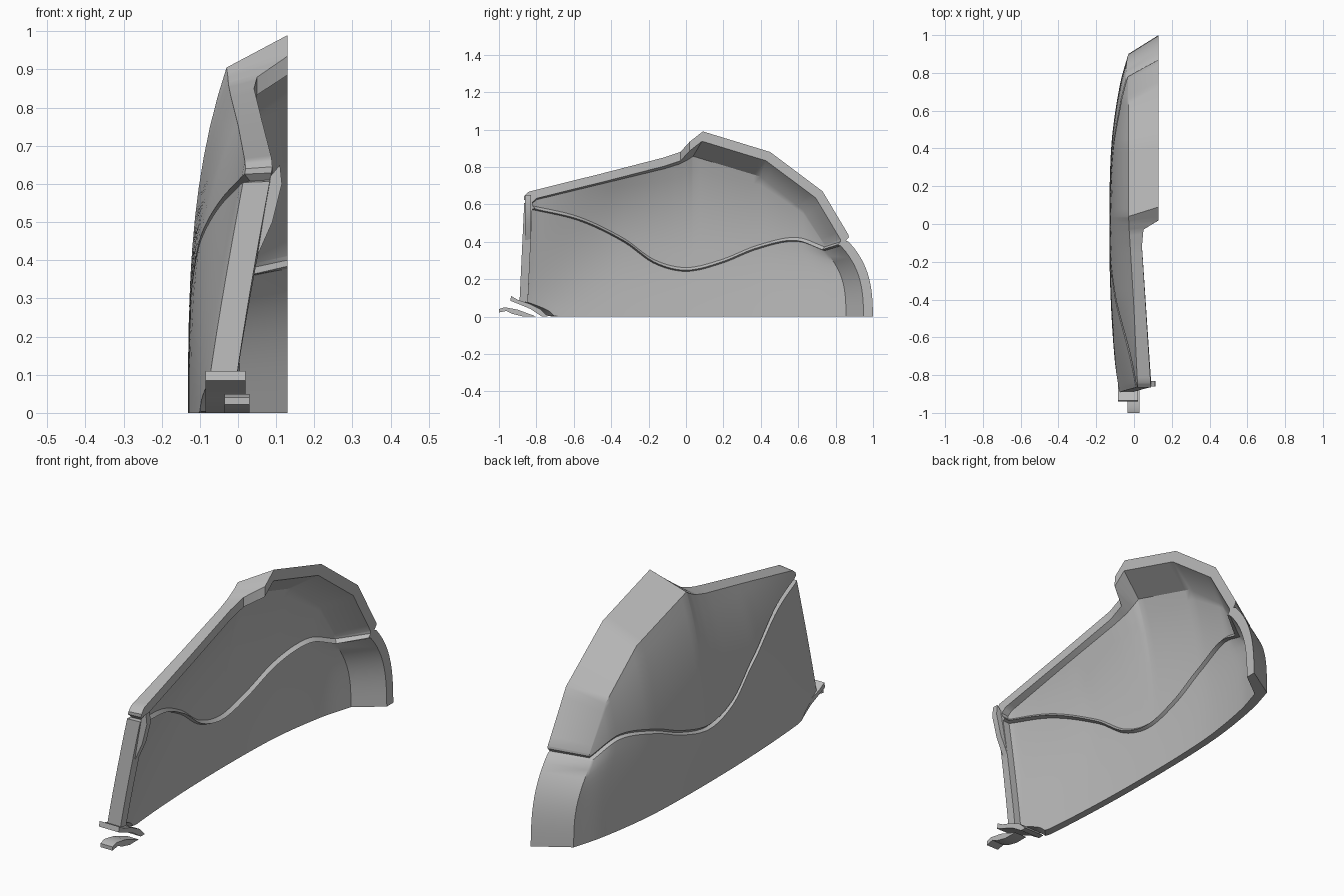
import bpy, bmesh
from mathutils import Vector

cube = bpy.data.objects.get("Cube")
if cube:
    bpy.data.objects.remove(cube)

grey = bpy.data.materials.new("plain_grey")
grey.use_nodes = True
GREY = (0.5, 0.5, 0.5, 1)
grey.diffuse_color = GREY
grey.node_tree.nodes["Principled BSDF"].inputs["Base Color"].default_value = GREY


def finish(name, bm, angle=0.6):
    bmesh.ops.recalc_face_normals(bm, faces=bm.faces)
    mesh = bpy.data.meshes.new(name)
    bm.to_mesh(mesh)
    bm.free()
    obj = bpy.data.objects.new(name, mesh)
    bpy.context.collection.objects.link(obj)
    mesh.materials.append(grey)
    bpy.ops.object.select_all(action='DESELECT')
    obj.select_set(True)
    bpy.context.view_layer.objects.active = obj
    bpy.ops.object.shade_smooth_by_angle(angle=angle)
    return obj


def smooth_curve(knots, t):
    """Smooth interpolation through (position, value) knots."""
    n = len(knots)
    t = min(max(t, knots[0][0]), knots[-1][0])
    k = max(i for i in range(n - 1) if knots[i][0] <= t)

    def slope(i):
        a, b = knots[max(i - 1, 0)], knots[min(i + 1, n - 1)]
        return (b[1] - a[1]) / (b[0] - a[0])
    (p, a), (q, b) = knots[k], knots[k + 1]
    w, f = q - p, (t - p) / (q - p)
    return (a * (1 + 2 * f) * (1 - f) ** 2 + b * f * f * (3 - 2 * f)
            + w * f * (1 - f) * (slope(k) * (1 - f) - slope(k + 1) * f))


# Panel top edge and matching rim edge, front to back, with segment counts
TOP = [(.02, -.865, .64), (.018, -.84, .66), (0, -.45, .755), (-.02, -.12, .835),
       (-.025, -.04, .86), (-.027, .01, .885), (-.03, .04, .905),
       (-.03, .42, .79), (-.03, .66, .60), (-.03, .78, .405)]
RIM = [(.09, -.865, .645), (.088, -.84, .668), (.063, -.45, .765), (.042, -.12, .85),
       (.05, -.03, .88), (.13, .02, .935), (.13, .09, .99),
       (.13, .45, .88), (.13, .73, .67), (.13, .87, .435)]
STEPS = [3, 14, 10, 4, 4, 4, 10, 8, 6]
# Crease height and side bulge along the length
CREASE = [(-.87, .605), (-.6, .54), (-.35, .42), (-.18, .30), (0, .255),
          (.2, .30), (.4, .38), (.62, .425), (.785, .37)]
BULGE = [(-.9, -.085), (-.6, -.112), (-.3, -.127), (0, -.131), (.3, -.126),
         (.5, -.112), (.75, -.072), (.9, -.03)]
LOW, HIGH = 12, 9

tops, rims = [], []
for k, n in enumerate(STEPS):
    for i in range(n + (k == len(STEPS) - 1)):
        tops.append(Vector(TOP[k]).lerp(Vector(TOP[k + 1]), i / n))
        rims.append(Vector(RIM[k]).lerp(Vector(RIM[k + 1]), i / n))


def column(top):
    """Outer side points from the bottom edge up to the top edge."""
    y = top.y
    foot = y + .12 * max(0, y / .78) ** 2 - .025 * max(0, -y / .865) ** 4
    base = .08 * min(1, max(0, (-.74 - foot) / .15)) ** .6
    seam = smooth_curve(CREASE, y)
    spots = []
    for j in range(LOW + 1):
        t = j / LOW
        lean = (1 - t ** 3) if y > 0 else 1 - t
        spots.append((y + (foot - y) * lean, base + (seam - base) * t))
    spots.append((y, seam + .010))
    for j in range(HIGH):
        t = j / (HIGH - 1)
        spots.append((y, seam + .022 + (top.z - seam - .022) * t))
    power = 1.1 + 1.9 * min(1, max(0, (y + .87) / .47))
    points = []
    for py, pz in spots:
        side = smooth_curve(BULGE, py)
        s = min(1, max(0, pz / top.z)) ** power
        points.append(Vector((side + (top.x - side) * s, py, pz)))
    return points


def sink(p, on_rim):
    """Push a crease point inwards."""
    return Vector((p.x + (0 if on_rim else .016), p.y * .982, p.z * .99))


def inward(p, on_rim):
    """Matching point on the inner wall."""
    return Vector((p.x + (0 if on_rim else .035), p.y * .95, p.z * .947))


grid = [column(t) for t in tops]
last, height = len(grid) - 1, len(grid[0])
groove = LOW + 1

# Border of the side panel with the flange edge beside each border point
border = [(0, j) for j in range(height)]
border += [(i, height - 1) for i in range(1, last)]
border += [(last, j) for j in reversed(range(height))]
flange = []
for i, j in border:
    p = grid[i][j]
    if j == height - 1:
        q = rims[i]
    elif i == 0:
        q = p + Vector((.07, 0, .005 * j / height))
    else:
        t = p.z / tops[last].z
        q = Vector((.13, p.y + .10 - .01 * t, p.z + .03 * t))
    flange.append(sink(q, True) if j == groove else q.copy())
for col in grid:
    col[groove] = sink(col[groove], False)

# Side panel shell: outer wall, inner wall, flange and closing edges
bm = bmesh.new()
walls = []
for shift in (lambda p, r: p, inward):
    cells = [[bm.verts.new(shift(p, False)) for p in col] for col in grid]
    edge = [bm.verts.new(shift(p, True)) for p in flange]
    for i in range(last):
        for j in range(height - 1):
            bm.faces.new((cells[i][j], cells[i + 1][j], cells[i + 1][j + 1], cells[i][j + 1]))
    ring = [cells[i][j] for i, j in border]
    for k in range(len(ring) - 1):
        bm.faces.new((ring[k], ring[k + 1], edge[k + 1], edge[k]))
    walls.append([edge[0]] + [col[0] for col in cells] + [edge[-1]] + edge[-2:0:-1])
outer, inner = walls
for k in range(len(outer)):
    n = (k + 1) % len(outer)
    bm.faces.new((outer[k], outer[n], inner[n], inner[k]))
finish("side_panel", bm)


def prism(name, outline, axis, start, end):
    """Extrude a flat outline along x or y."""
    bm = bmesh.new()
    def place(a, b, d):
        return (d, a, b) if axis == "x" else (a, d, b)
    rows = [[bm.verts.new(place(a, b, d)) for a, b in outline] for d in (start, end)]
    bm.faces.new(rows[0])
    bm.faces.new(rows[1])
    for k in range(len(outline)):
        n = (k + 1) % len(outline)
        bm.faces.new((rows[0][k], rows[0][n], rows[1][n], rows[1][k]))
    return finish(name, bm)


# Curved lip under the front corner
prism("front_lip", [(-.935, .11), (-.9, .09), (-.84, .07), (-.78, .04), (-.74, 0),
                    (-.77, 0), (-.83, .04), (-.89, .065), (-.94, .085)], "x", -.085, .02)
# Loose clip in front of the lip
prism("front_clip", [(-1, .04), (-.97, .05), (-.9, .037), (-.8, 0), (-.87, 0),
                     (-.93, .015), (-.96, .03), (-1, .022)], "x", -.035, .03)
# Gusset behind the front flange
prism("front_gusset", [(.05, .41), (.09, .5), (.115, .6), (.11, .65), (.085, .62)],
      "y", -.86, -.83)
